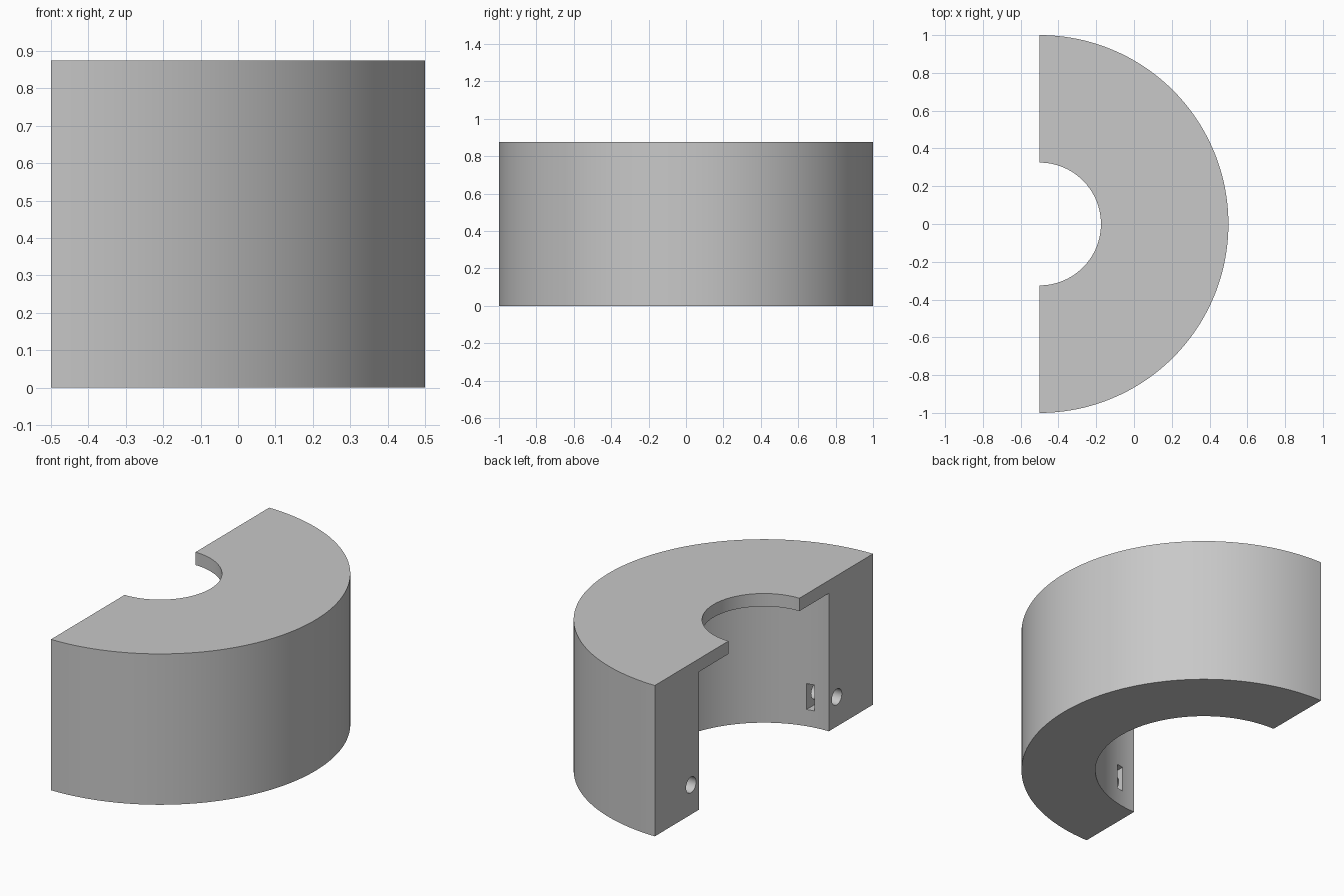
import bpy, bmesh, math

if "Cube" in bpy.data.objects:
    bpy.data.objects.remove(bpy.data.objects["Cube"])

CX = -0.5                       # axis of the half ring
R_OUT, R_IN, R_LIP = 1.0, 0.595, 0.325
H, LIP_Z = 0.875, 0.80
HOLE_Y, HOLE_Z, HOLE_R = 0.668, 0.172, 0.046

grey = bpy.data.materials.new("plain_grey")
grey.diffuse_color = (0.58, 0.58, 0.58, 1)
grey.use_nodes = True
grey.node_tree.nodes["Principled BSDF"].inputs["Base Color"].default_value = grey.diffuse_color


def make_object(name, rings, closed_caps=True):
    """Loft a list of equal-length point rings and cap both ends."""
    bm = bmesh.new()
    vs = [[bm.verts.new(p) for p in ring] for ring in rings]
    n = len(vs[0])
    for a, b in zip(vs, vs[1:]):
        for i in range(n):
            j = (i + 1) % n
            bm.faces.new((a[i], a[j], b[j], b[i]))
    bm.faces.new(vs[0])
    bm.faces.new(vs[-1])
    bmesh.ops.recalc_face_normals(bm, faces=bm.faces[:])
    me = bpy.data.meshes.new(name)
    bm.to_mesh(me)
    bm.free()
    me.materials.append(grey)
    ob = bpy.data.objects.new(name, me)
    bpy.context.collection.objects.link(ob)
    return ob


# Half ring with an inward lip at the top, swept through 180 degrees
profile = [(R_OUT, 0), (R_OUT, H), (R_LIP, H), (R_LIP, LIP_Z), (R_IN, LIP_Z), (R_IN, 0)]
SEG = 96
rings = []
for k in range(SEG + 1):
    t = math.pi * (k / SEG - 0.5)
    rings.append([(CX + r * math.cos(t), r * math.sin(t), z) for r, z in profile])
half = make_object("half_ring_housing", rings)

# Cutters: a bolt hole in each flat end and a nut slot reaching it from inside
cutters = []
for side in (-1, 1):
    circle = [(HOLE_Y + HOLE_R * math.cos(a), HOLE_Z + HOLE_R * math.sin(a))
              for a in (math.tau * i / 32 for i in range(32))]
    nut = [(0.53, HOLE_Z - 0.075), (HOLE_Y + 0.043, HOLE_Z - 0.075), (HOLE_Y + 0.087, HOLE_Z),
           (HOLE_Y + 0.043, HOLE_Z + 0.075), (0.53, HOLE_Z + 0.075)]
    for name, shape, x0, x1 in (("bolt_hole", circle, -0.1, 0.25), ("nut_slot", nut, 0.088, 0.132)):
        cutters.append(make_object(f"{name}_cutter", [
            [(CX + x, side * y, z) for y, z in shape] for x in (x0, x1)]))

bpy.context.view_layer.objects.active = half
half.select_set(True)
for c in cutters:
    c.hide_render = True
    mod = half.modifiers.new("cut", 'BOOLEAN')
    mod.operation, mod.solver, mod.object = 'DIFFERENCE', 'EXACT', c
    bpy.ops.object.modifier_apply(modifier=mod.name)
for c in cutters:
    bpy.data.objects.remove(c)

bpy.ops.object.select_all(action='DESELECT')
half.select_set(True)
bpy.ops.object.shade_smooth_by_angle(angle=math.radians(30))
